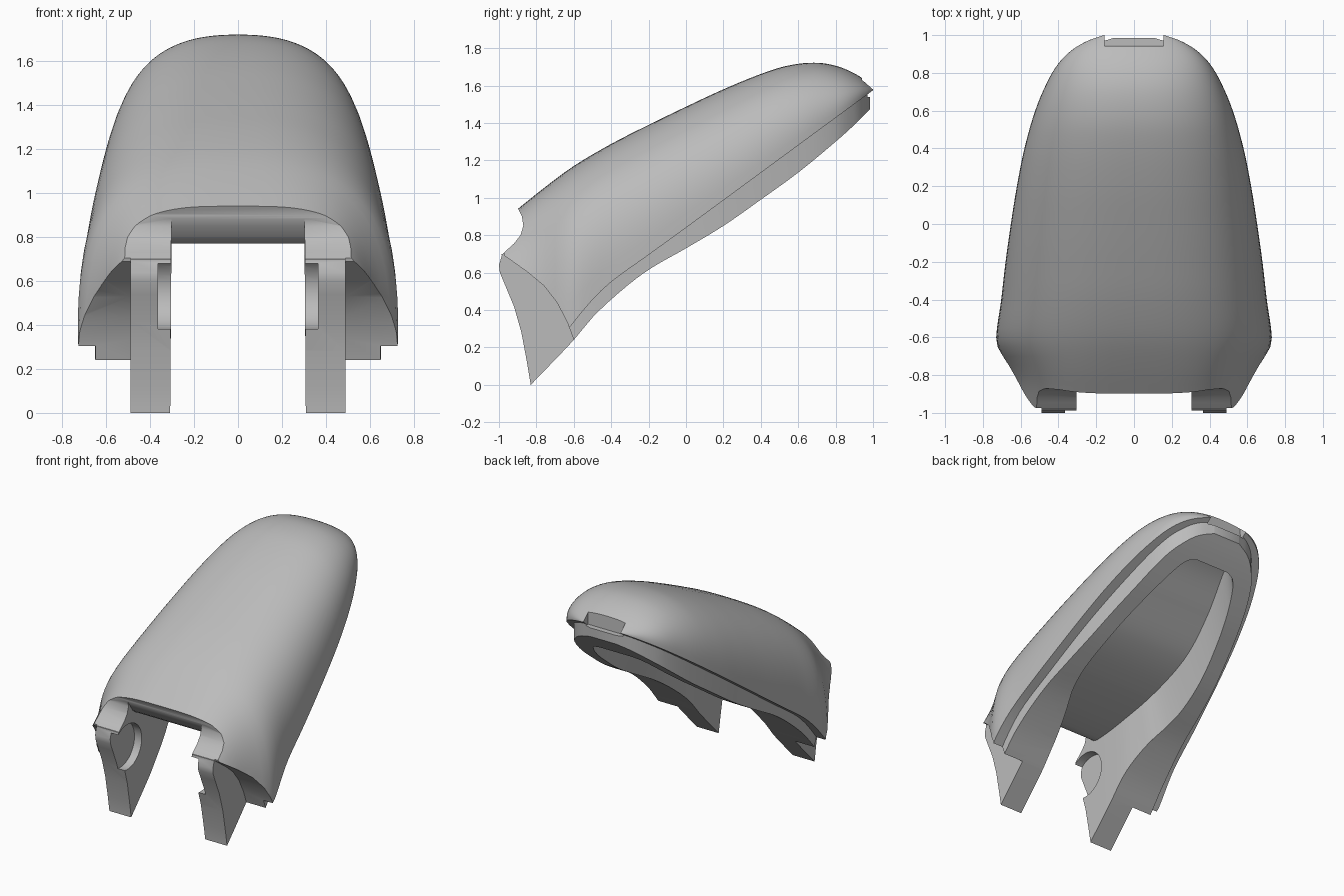
import bpy, bmesh, math

cube = bpy.data.objects.get("Cube")
if cube:
    bpy.data.objects.remove(cube, do_unlink=True)

grey = bpy.data.materials.new("plain_grey")
grey.use_nodes = True
grey.diffuse_color = (0.5, 0.5, 0.5, 1)
grey.node_tree.nodes["Principled BSDF"].inputs["Base Color"].default_value = (0.5, 0.5, 0.5, 1)


def curve(points):
    """Smooth function through (y, value) points, using Hermite segments."""
    def slope(i):
        a, b = points[max(i - 1, 0)], points[min(i + 1, len(points) - 1)]
        return (b[1] - a[1]) / (b[0] - a[0])

    def at(y):
        i = 0
        while i < len(points) - 2 and y > points[i + 1][0]:
            i += 1
        (ya, va), (yb, vb) = points[i], points[i + 1]
        d = yb - ya
        t = min(max((y - ya) / d, 0), 1)
        return ((2*t**3 - 3*t*t + 1) * va + (t**3 - 2*t*t + t) * d * slope(i)
                + (3*t*t - 2*t**3) * vb + (t**3 - t*t) * d * slope(i + 1))
    return at


def finish(bm, name):
    bmesh.ops.recalc_face_normals(bm, faces=bm.faces)
    mesh = bpy.data.meshes.new(name)
    bm.to_mesh(mesh)
    bm.free()
    mesh.materials.append(grey)
    ob = bpy.data.objects.new(name, mesh)
    bpy.context.collection.objects.link(ob)
    return ob


def loft(name, start, end, section, count=64):
    """Solid through sections (lists of x, z) placed along y, denser at the rear."""
    bm = bmesh.new()
    rings = []
    for i in range(count + 1):
        y = start + (end - start) * math.sin(math.pi / 2 * i / count)
        rings.append([bm.verts.new((x, y, z)) for x, z in section(y)])
    n = len(rings[0])
    for a, b in zip(rings, rings[1:]):
        for k in range(n):
            bm.faces.new((a[k], a[(k + 1) % n], b[(k + 1) % n], b[k]))
    bm.faces.new(rings[0])
    bm.faces.new(rings[-1])
    return finish(bm, name)


def prism(name, profile, x0, x1):
    """Side profile (y, z) extruded across x."""
    bm = bmesh.new()
    face = bm.faces.new([bm.verts.new((x0, y, z)) for y, z in profile])
    out = bmesh.ops.extrude_face_region(bm, geom=[face])
    for v in out["geom"]:
        if isinstance(v, bmesh.types.BMVert):
            v.co.x = x1
    return finish(bm, name)


def combine(body, tool, operation):
    mod = body.modifiers.new(tool.name, "BOOLEAN")
    mod.operation, mod.object, mod.solver = operation, tool, "EXACT"
    bpy.context.view_layer.objects.active = body
    bpy.ops.object.modifier_apply(modifier=mod.name)
    bpy.data.objects.remove(tool, do_unlink=True)


# Guide curves along the length
width = curve([(-1.05, .64), (-.85, .645), (-.76, .67), (-.69, .703), (-.62, .73), (-.4, .703),
               (-.2, .68), (0, .652), (.2, .62), (.4, .58), (.6, .523), (.75, .46),
               (.85, .4), (.92, .33), (.97, .245), (1, .16)])
power = curve([(-1.05, 3.6), (-.8, 3.3), (-.6, 2.8), (0, 2.55), (1, 2.3)])
top = curve([(-1.05, .82), (-.9, .94), (-.75, 1.06), (-.6, 1.17), (-.4, 1.288), (-.2, 1.39),
             (0, 1.487), (.2, 1.58), (.4, 1.662), (.55, 1.708), (.7, 1.722), (.82, 1.7),
             (.93, 1.648), (1, 1.59)])
seam = curve([(-1.05, -.3), (-.8, .08), (-.62, .31), (-.5, .455), (-.4, .55),
              (-.2, .695), (0, .84), (1, 1.575)])
rim_width = curve([(-1.04, .57), (-.8, .62), (-.6, .65), (-.2, .61), (.2, .55), (.6, .45),
                   (.8, .37), (.9, .285), (.95, .21), (.985, .11)])
rim_low = curve([(-1.05, -.23), (-.83, 0), (-.6, .24), (-.5, .36), (-.35, .5), (-.2, .615),
                 (0, .73), (.2, .85), (.4, .99), (.6, 1.135), (.8, 1.3), (.9, 1.39),
                 (.985, 1.475)])
hollow_low = curve([(-1.2, .31), (-.6, .31), (-.45, .32), (-.3, .36), (-.15, .42), (0, .445),
                    (.2, .43), (.4, .385), (.6, .32), (.75, .25), (.81, .2), (.83, .14)])
hollow_high = curve([(-1.2, .305), (-.5, .305), (-.1, .33), (.2, .34), (.4, .32),
                     (.6, .27), (.75, .21), (.83, .12)])
ceiling = curve([(-1.2, .9), (-.9, .9), (-.87, .885), (-.84, .83), (-.8, .785),
                 (-.74, .77), (-.5, .8), (-.2, .88), (.13, 1.03), (.4, 1.25), (.6, 1.42),
                 (.75, 1.5), (.83, 1.5)])


def shell_section(y, steps=48):
    pts = []
    for k in range(steps + 1):
        a = math.pi * k / steps
        c, s = math.cos(a), max(math.sin(a), 0)
        pts.append((math.copysign(abs(c) ** (2 / power(y)), c) * width(y),
                    seam(y) + s ** (2 / power(y)) * (top(y) - seam(y))))
    return pts


def rim_section(y):
    half, low, high = rim_width(y), rim_low(y), seam(y) + .02
    return [(half, low), (half, high), (-half, high), (-half, low)]


def hollow_section(y):
    side = [(hollow_low(y) + .01, -1), (hollow_low(y), rim_low(y) - .02),
            (hollow_high(y), ceiling(y))]
    return side + [(-x, z) for x, z in reversed(side)]


# Outer shell with the recessed rim beneath it, hollow between the two arms
shell = loft("cover_shell", -1.05, 1, shell_section)
combine(shell, loft("inner_rim", -1.04, .985, rim_section), "UNION")
combine(shell, loft("hollow", -1.2, .83, hollow_section, 100), "DIFFERENCE")

# Rounded bite across the top of the front edge
bite = [(-1.3, .7), (-.98, .7), (-.95, .728), (-.92, .755), (-.885, .8), (-.87, .85),
        (-.877, .9), (-.9, .945), (-.95, 1.05), (-1.3, 1.05)]
combine(shell, prism("front_bite", bite, -1.2, 1.2), "DIFFERENCE")

# Front edge of the arms
arm_front = [(-1.3, -.5), (-.83, -.5), (-.83, 0), (-.85, .12), (-.88, .28), (-.92, .42),
             (-.97, .54), (-.995, .6), (-1, .64), (-.985, .69), (-.99, .75), (-1.3, .75)]
combine(shell, prism("arm_front", arm_front, -.49, .49), "DIFFERENCE")

# Curved cut of the skirt outside each arm, and the hinge recess inside it
skirt_front = [(-1.3, -.6), (-.5, -.6), (-.56, .1), (-.6, .24), (-.635, .335), (-.69, .44),
               (-.76, .53), (-.85, .605), (-.97, .69), (-.99, .76), (-1.3, .76)]
disc = [(-.88 + .17 * math.cos(math.tau * k / 40), .55 + .17 * math.sin(math.tau * k / 40))
        for k in range(40)]
for side in (1, -1):
    combine(shell, prism("skirt_front", skirt_front, side * .49, side * 1.1), "DIFFERENCE")
    combine(shell, prism("hinge_recess", disc, side * .2, side * .365), "DIFFERENCE")

# Latch notch at the rear edge
notch = [(.945, 1.54), (1.1, 1.54), (1.1, 1.8), (.935, 1.8)]
combine(shell, prism("latch_notch", notch, -.155, .155), "DIFFERENCE")

bpy.ops.object.select_all(action="DESELECT")
shell.select_set(True)
bpy.context.view_layer.objects.active = shell
bpy.ops.object.shade_smooth_by_angle(angle=math.radians(30))
